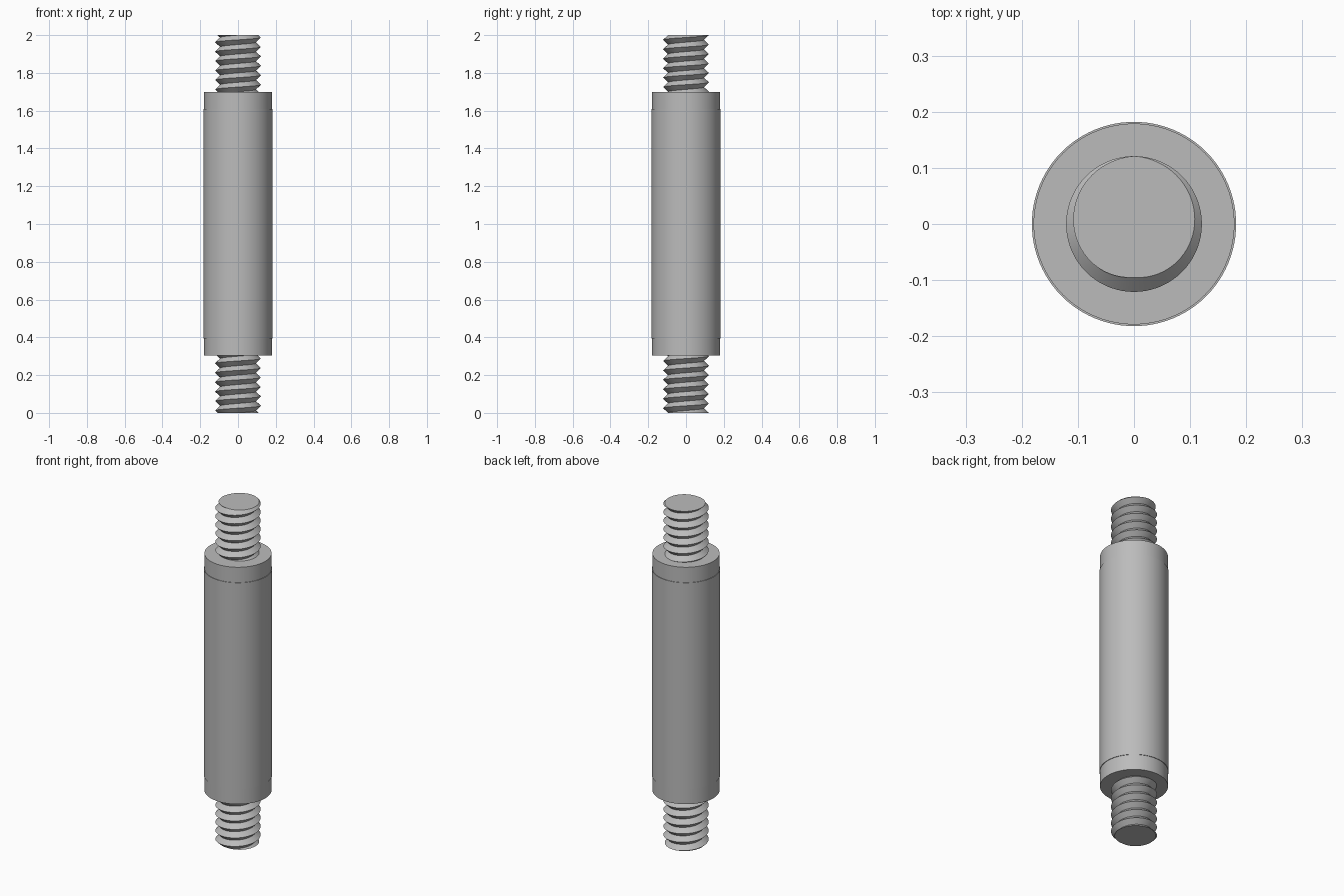
import bpy, bmesh
from math import cos, sin, pi, radians
from mathutils import Vector

cube = bpy.data.objects.get("Cube")
if cube:
    bpy.data.objects.remove(cube, do_unlink=True)

# Single plain metal colour
steel = bpy.data.materials.new("steel grey")
steel.use_nodes = True
steel.diffuse_color = (0.5, 0.5, 0.5, 1)
steel.node_tree.nodes["Principled BSDF"].inputs["Base Color"].default_value = (0.5, 0.5, 0.5, 1)

HEIGHT = 2.0
PITCH = 0.05
CREST, ROOT = 0.121, 0.095


def finish(bm, name):
    bmesh.ops.recalc_face_normals(bm, faces=bm.faces)
    mesh = bpy.data.meshes.new(name)
    bm.to_mesh(mesh)
    bm.free()
    obj = bpy.data.objects.new(name, mesh)
    obj.data.materials.append(steel)
    bpy.context.collection.objects.link(obj)
    bpy.ops.object.select_all(action='DESELECT')
    obj.select_set(True)
    bpy.context.view_layer.objects.active = obj
    bpy.ops.object.shade_smooth_by_angle(angle=radians(30))
    return obj


def turned(name, profile, sides=96):
    """Revolve (radius, height) points around z, closing both ends."""
    bm = bmesh.new()
    rings = [[bm.verts.new((r * cos(2 * pi * i / sides), r * sin(2 * pi * i / sides), z))
              for i in range(sides)] for r, z in profile]
    for low, high in zip(rings, rings[1:]):
        for i in range(sides):
            j = (i + 1) % sides
            bm.faces.new((low[i], low[j], high[j], high[i]))
    bm.faces.new(rings[0])
    bm.faces.new(rings[-1])
    return finish(bm, name)


def threaded(name, bottom, top, sides=72):
    """Right-hand helical V thread, cut flat at both ends."""
    bm = bmesh.new()
    rows = 2 * round((top - bottom) / PITCH) + 10
    start = bottom - 2 * PITCH
    # Crest lies on the +y side at the ends of the rod
    start = HEIGHT - PITCH * (round((HEIGHT - start) / PITCH) + 0.25)
    grid = []
    for i in range(sides):
        a = 2 * pi * i / sides
        grid.append([])
        for k in range(rows):
            r = ROOT if k % 2 else CREST
            grid[i].append(bm.verts.new((r * cos(a), r * sin(a),
                                         start + PITCH * (i / sides + k / 2))))
    # The last column joins the first one a full pitch higher
    for i in range(sides):
        j, step = ((i + 1), 0) if i + 1 < sides else (0, 2)
        for k in range(rows - 1 - step):
            bm.faces.new((grid[i][k], grid[j][k + step],
                          grid[j][k + 1 + step], grid[i][k + 1]))
    # Trim both ends flat and cap them
    for z, direction in ((bottom, -1), (top, 1)):
        bmesh.ops.bisect_plane(bm, geom=bm.verts[:] + bm.edges[:] + bm.faces[:], dist=1e-5,
                               plane_co=Vector((0, 0, z)), plane_no=Vector((0, 0, direction)),
                               clear_outer=True)
        rim = [e for e in bm.edges if e.is_boundary
               and all(abs(v.co.z - z) < 1e-4 for v in e.verts)]
        bmesh.ops.holes_fill(bm, edges=rim, sides=0)
    return finish(bm, name)


# Central sleeve with slightly narrower end bands
turned("sleeve", [(0.179, 0.305), (0.179, 0.395), (0.182, 0.395),
                  (0.182, 1.61), (0.179, 1.61), (0.179, 1.7)])

# Threaded studs at each end
threaded("lower_stud", 0.0, 0.32)
threaded("upper_stud", 1.68, HEIGHT)
